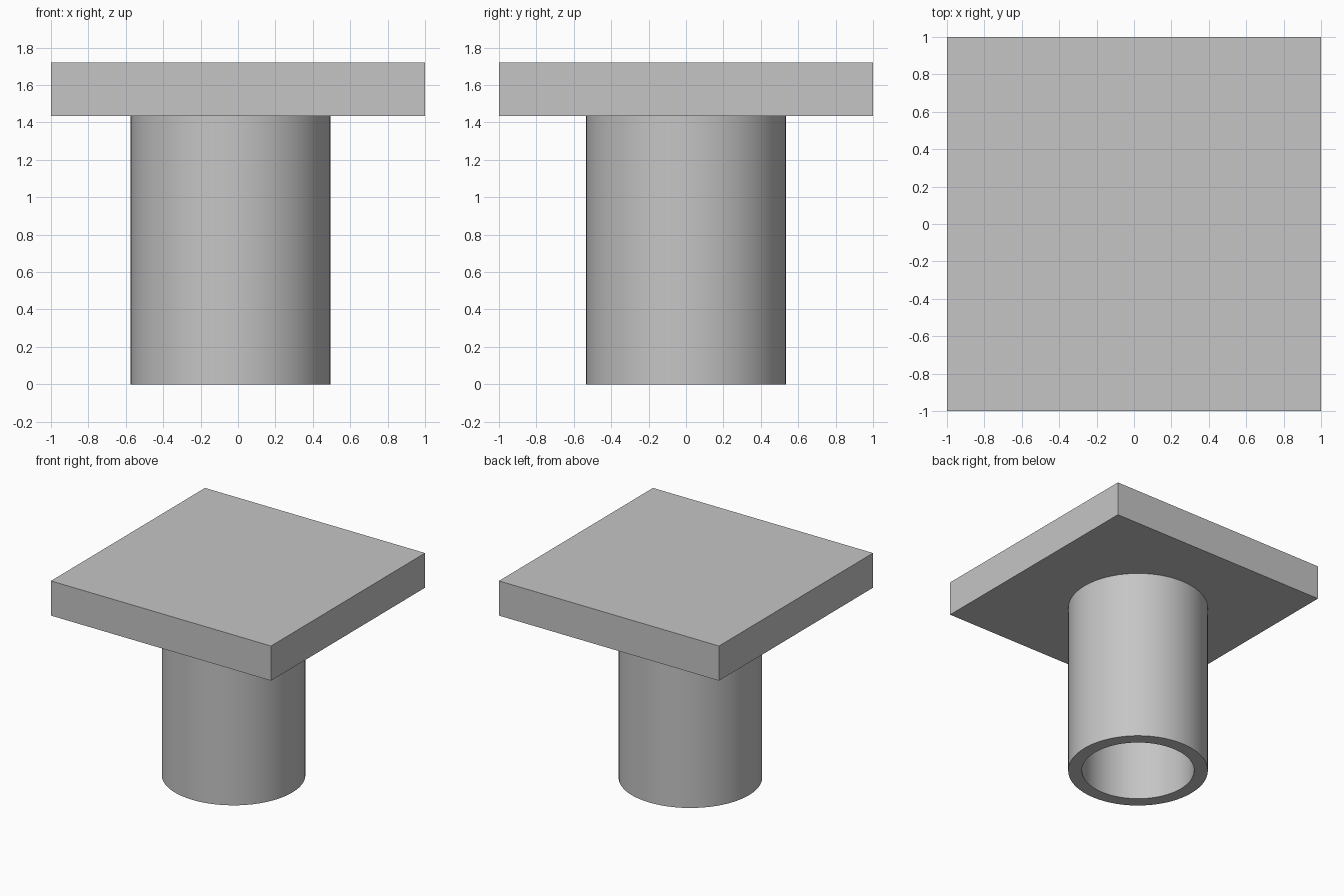
import bpy
import bmesh
import math
from mathutils import Matrix, Vector

cube = bpy.data.objects.get("Cube")
if cube:
    bpy.data.objects.remove(cube, do_unlink=True)

PLATE_BOTTOM, PLATE_TOP = 1.435, 1.72
OUTER, INNER = 0.535, 0.43
TUBE_X = -0.04

grey = bpy.data.materials.new("light grey")
grey.use_nodes = True
colour = (0.56, 0.56, 0.56, 1)
grey.diffuse_color = colour
grey.node_tree.nodes["Principled BSDF"].inputs["Base Color"].default_value = colour


def add_part(name, bm):
    bmesh.ops.recalc_face_normals(bm, faces=bm.faces)
    mesh = bpy.data.meshes.new(name)
    bm.to_mesh(mesh)
    bm.free()
    mesh.materials.append(grey)
    obj = bpy.data.objects.new(name, mesh)
    bpy.context.collection.objects.link(obj)
    return obj


# Square top plate
bm = bmesh.new()
height = PLATE_TOP - PLATE_BOTTOM
bmesh.ops.create_cube(bm, size=1, matrix=Matrix.Translation(
    (0, 0, PLATE_BOTTOM + height / 2)) @ Matrix.Diagonal((2, 2, height, 1)))
add_part("top_plate", bm)

# Hollow tube, slightly off centre: a wall section spun about its axis
bm = bmesh.new()
section = [(INNER, PLATE_BOTTOM), (INNER, 0), (OUTER, 0), (OUTER, PLATE_BOTTOM)]
verts = [bm.verts.new((TUBE_X + r, 0, z)) for r, z in section]
edges = [bm.edges.new(pair) for pair in zip(verts, verts[1:])]
bmesh.ops.spin(bm, geom=verts + edges, cent=Vector((TUBE_X, 0, 0)), axis=(0, 0, 1),
               angle=2 * math.pi, steps=64, use_merge=True)
bmesh.ops.remove_doubles(bm, verts=bm.verts, dist=0.0001)
# Face normals away from the solid wall
tube = add_part("hollow_tube", bm)
bpy.ops.object.select_all(action="DESELECT")
tube.select_set(True)
bpy.context.view_layer.objects.active = tube
bpy.ops.object.shade_smooth_by_angle(angle=math.radians(30))
